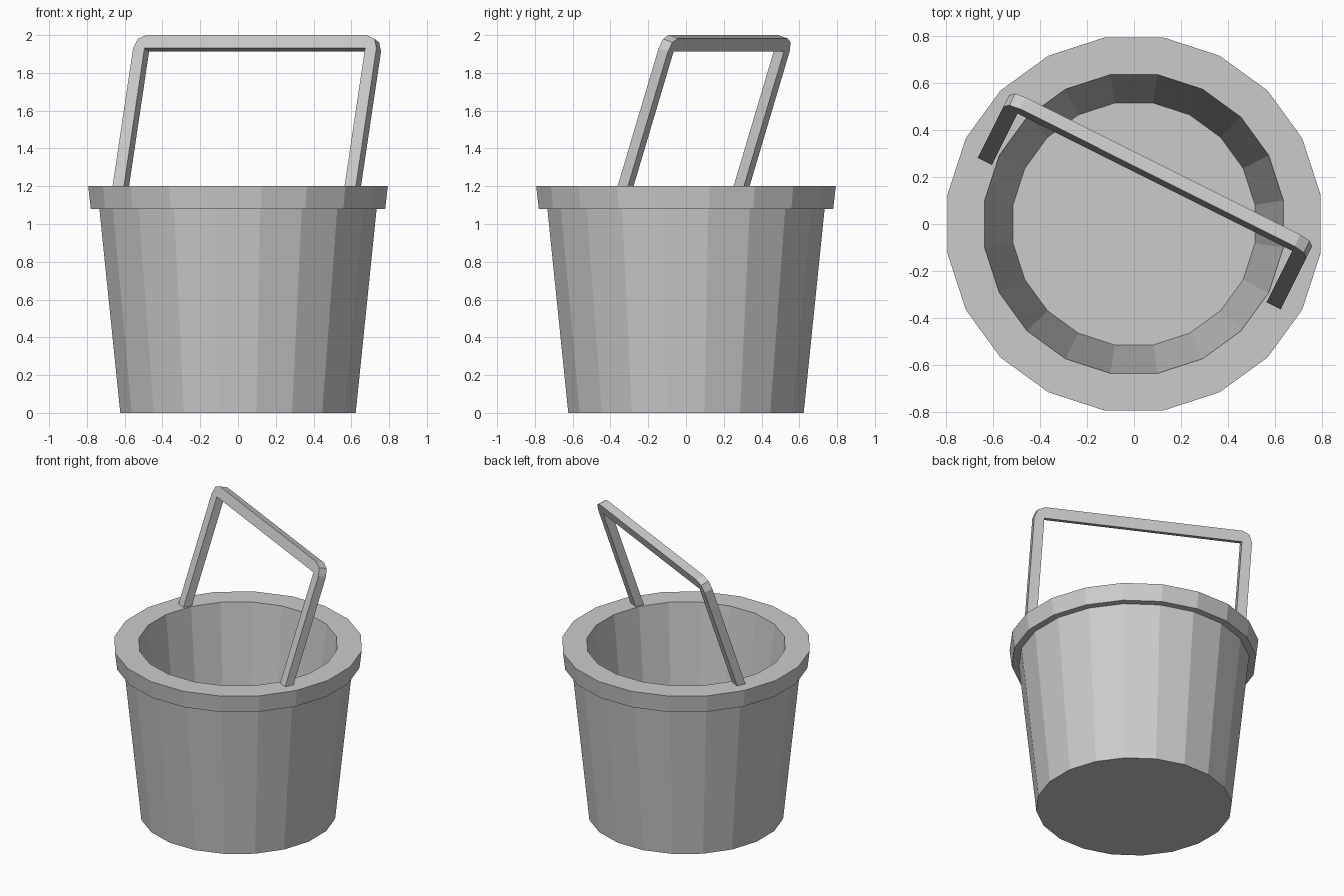
import bpy, bmesh
from math import sin, cos, pi, radians
from mathutils import Vector

if "Cube" in bpy.data.objects:
    bpy.data.objects.remove(bpy.data.objects["Cube"])


def finish(name, bm):
    bmesh.ops.recalc_face_normals(bm, faces=bm.faces)
    mesh = bpy.data.meshes.new(name)
    bm.to_mesh(mesh)
    bm.free()
    obj = bpy.data.objects.new(name, mesh)
    bpy.context.collection.objects.link(obj)
    return obj


# Bucket: lathe profile (radius, z) from outer bottom, over the rim, to the inner floor
SIDES = 20
profile = [(0.631, 0), (0.743, 1.08), (0.789, 1.08), (0.803, 1.2), (0.643, 1.2), (0.521, 0.05)]
bm = bmesh.new()
rings = []
for r, z in profile:
    angles = [2 * pi * (i + 0.5) / SIDES for i in range(SIDES)]
    rings.append([bm.verts.new((r * cos(a), r * sin(a), z)) for a in angles])
for lower, upper in zip(rings, rings[1:]):
    for i in range(SIDES):
        j = (i + 1) % SIDES
        bm.faces.new((lower[i], lower[j], upper[j], upper[i]))
bm.faces.new(rings[0])
bm.faces.new(rings[-1])
finish("bucket", bm)

# Handle: flat U-shaped frame, leaning back and turned about z
turn, lean = radians(-26.57), radians(18.4)
side = Vector((cos(turn), sin(turn), 0))
back = Vector((-sin(turn), cos(turn), 0))
up = back * sin(lean) + Vector((0, 0, cos(lean)))
depth = back * cos(lean) - Vector((0, 0, sin(lean)))
origin = back * -0.045 + Vector((0, 0, 1.2))
OUT, INN, TOP, BAR, THICK = 0.72, 0.653, 0.843, 0.072, 0.058

# Half outline: leg end, rounded outer corner, and the inner edge
corner = [(INN + (OUT - INN) * cos(a), TOP - BAR + BAR * sin(a)) for a in (0, pi / 4, pi / 2)]
outer = [(OUT, 0)] + corner
inner = [(INN, 0)] + [(INN, TOP - BAR)] * 3
outer += [(-u, v) for u, v in reversed(outer)]
inner += [(-u, v) for u, v in reversed(inner)]

bm = bmesh.new()
sections = []
for (ou, ov), (iu, iv) in zip(outer, inner):
    pts = [(ou, ov, 0), (ou, ov, THICK), (iu, iv, THICK), (iu, iv, 0)]
    sections.append([bm.verts.new(origin + side * u + up * v + depth * w) for u, v, w in pts])
for a, b in zip(sections, sections[1:]):
    for i in range(4):
        j = (i + 1) % 4
        bm.faces.new((a[i], a[j], b[j], b[i]))
bm.faces.new(sections[0])
bm.faces.new(sections[-1])
bmesh.ops.remove_doubles(bm, verts=bm.verts, dist=0.0005)
finish("handle", bm)
